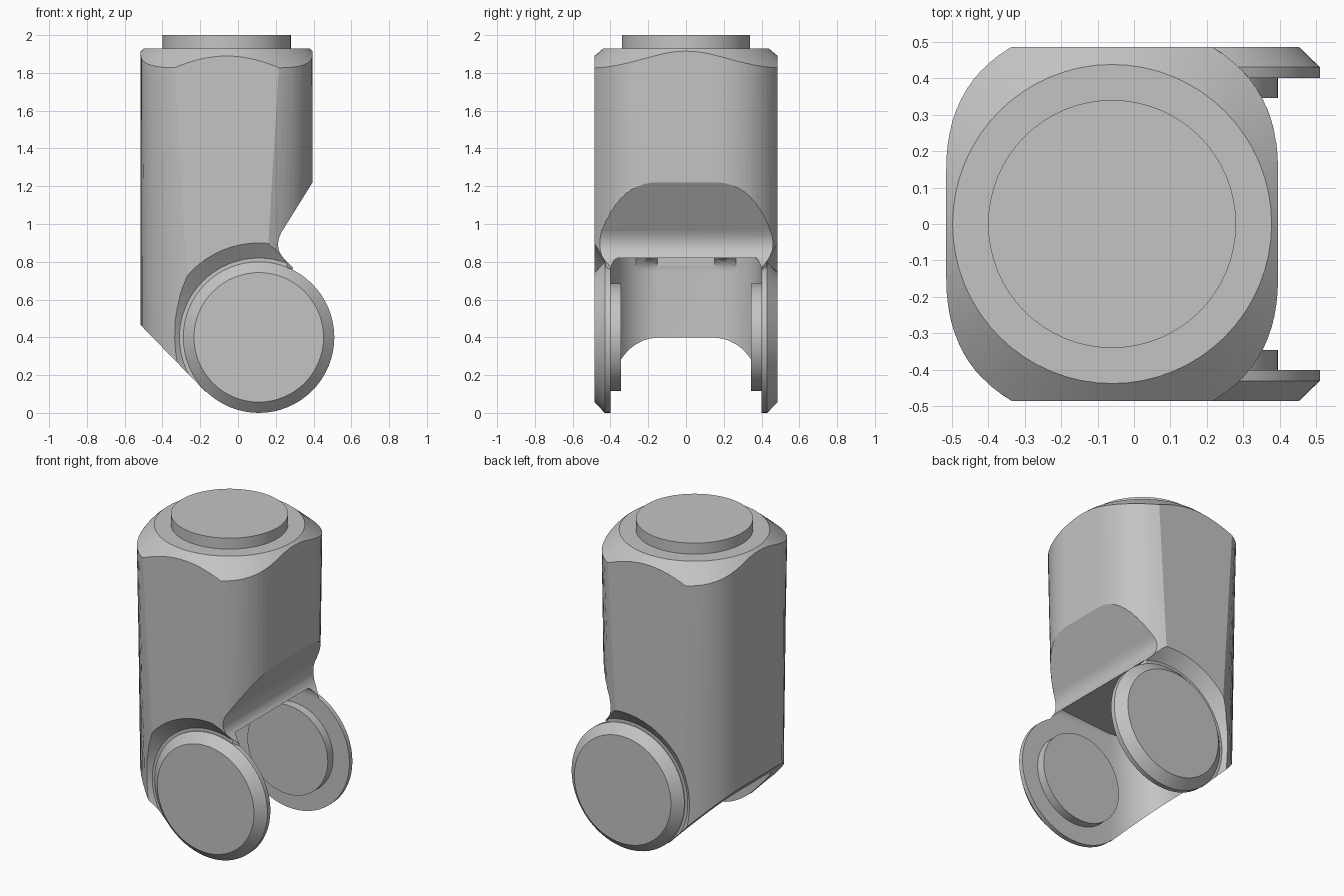
import bpy, bmesh, math

if "Cube" in bpy.data.objects:
    bpy.data.objects.remove(bpy.data.objects["Cube"], do_unlink=True)

grey = bpy.data.materials.new("plain_grey")
grey.use_nodes = True
grey.diffuse_color = (0.55, 0.55, 0.55, 1)
grey.node_tree.nodes["Principled BSDF"].inputs["Base Color"].default_value = (0.55, 0.55, 0.55, 1)

AXIS_X = -0.06          # centre of the upright column
PIVOT = (0.11, 0.40)    # x, z of the hinge axis
SIDES = 64


def finish(name, bm):
    bmesh.ops.recalc_face_normals(bm, faces=bm.faces)
    mesh = bpy.data.meshes.new(name)
    bm.to_mesh(mesh)
    bm.free()
    mesh.materials.append(grey)
    ob = bpy.data.objects.new(name, mesh)
    bpy.context.collection.objects.link(ob)
    return ob


def skin(name, rings, tweak=None):
    """Closed solid through matching rings of points, capped at both ends."""
    bm = bmesh.new()
    loops = [[bm.verts.new(p) for p in ring] for ring in rings]
    n = len(loops[0])
    for a, b in zip(loops, loops[1:]):
        for i in range(n):
            j = (i + 1) % n
            bm.faces.new((a[i], a[j], b[j], b[i]))
    bm.faces.new(loops[0])
    bm.faces.new(loops[-1])
    if tweak:
        tweak(bm)
    return finish(name, bm)


def turned_up(name, profile):
    """Round part about the column axis; profile is (radius, z)."""
    angles = [math.tau * i / SIDES for i in range(SIDES)]
    return skin(name, [[(AXIS_X + r * math.cos(a), r * math.sin(a), h) for a in angles]
                       for r, h in profile])


def turned_side(name, profile, side):
    """Round part about the hinge axis; profile is (radius, distance from middle)."""
    angles = [math.tau * i / SIDES for i in range(SIDES)]
    return skin(name, [[(PIVOT[0] + r * math.cos(a), side * h, PIVOT[1] + r * math.sin(a))
                        for a in angles] for r, h in profile])


def curve(p0, p1, p2, n):
    return [tuple((1 - t) ** 2 * a + 2 * t * (1 - t) * b + t * t * c
                  for a, b, c in zip(p0, p1, p2)) for t in [i / n for i in range(n + 1)]]


def combine(target, tool, operation):
    mod = target.modifiers.new(operation, 'BOOLEAN')
    mod.object, mod.operation, mod.solver = tool, operation, 'EXACT'
    bpy.context.view_layer.objects.active = target
    bpy.ops.object.modifier_apply(modifier=mod.name)
    bpy.data.objects.remove(tool, do_unlink=True)


def column_section(z):
    """Flat front and back that narrow downward, with bulging corners."""
    quarter = curve((0.167 + 0.0595 * z, 0.485), (0.455, 0.38), (0.455, 0.15), 12)
    half = quarter + [(x, -y) for x, y in reversed(quarter)]
    outline = half + [(-x, -y) for x, y in half]
    return [(AXIS_X + x, y, z) for x, y in outline]


# Column: lofted section trimmed by a conical top and a side silhouette
body = skin("hinge_body", [column_section(-0.1), column_section(2.1)])
combine(body, turned_up("top_trim", [(1, -0.2), (1, 1.452), (0.4375, 1.93)]), 'INTERSECT')
neck = curve((0.245, 0.98), (0.17, 0.875), (0.265, 0.795), 12)
silhouette = [(-0.6, 0.552), (-0.6, 2.1), (0.55, 2.1), (0.55, 1.47)] + neck
silhouette += [(0.31, 0.75), PIVOT, (-0.17, 0.11)]
combine(body, skin("side_trim", [[(x, y, z) for x, z in silhouette] for y in (-0.6, 0.6)]),
        'INTERSECT')

# Hinge cheeks: V groove around each, then the chamfered disc
for side in (-1, 1):
    combine(body, turned_side("groove", [(0.42, 0.425), (0.653, 0.6)], side), 'DIFFERENCE')
for side in (-1, 1):
    combine(body, turned_side("cheek", [(0.4, 0.395), (0.4, 0.43), (0.343, 0.485)], side), 'UNION')

# Slot between the cheeks, with a rounded back and a filleted ceiling
arc = [(-0.15 - 0.3 * math.sin(a), 0.15 + 0.25 * math.cos(a))
       for a in [math.pi / 2 * i / 10 for i in range(11)]]
plan = [(0.7, 0.4)] + arc + [(x, -y) for x, y in reversed(arc)] + [(0.7, -0.4)]


def round_ceiling(bm):
    top = [e for e in bm.edges if all(v.co.z > 0.8 for v in e.verts)]
    bmesh.ops.bevel(bm, geom=top, offset=0.07, segments=6, profile=0.5, affect='EDGES')


combine(body, skin("slot", [[(x, y, z) for x, y in plan] for z in (-0.2, 0.82)], round_ceiling),
        'DIFFERENCE')

# Pivot pads inside the cheeks and the round cap on top
parts = [body, turned_up("top_cap", [(0.34, 1.9), (0.34, 2.0)])]
for name, side in (("front_pivot_pad", -1), ("back_pivot_pad", 1)):
    parts.append(turned_side(name, [(0.285, 0.345), (0.285, 0.41)], side))

# Smooth shading with crisp edges
bpy.ops.object.select_all(action='DESELECT')
for ob in parts:
    ob.select_set(True)
bpy.context.view_layer.objects.active = body
bpy.ops.object.shade_smooth_by_angle(angle=math.radians(20))
